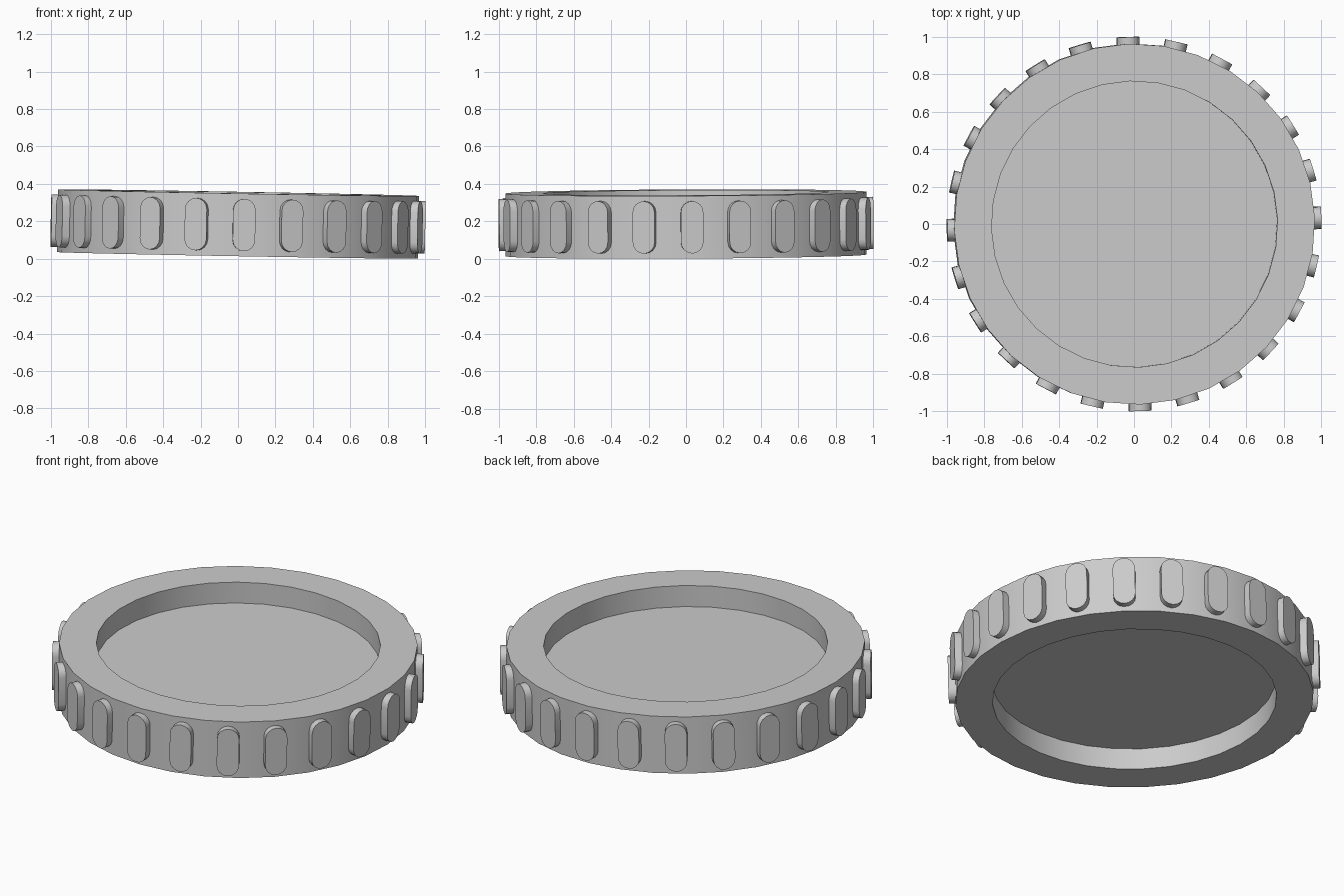
import bpy, bmesh
from math import sin, cos, pi, radians
from mathutils import Matrix

if "Cube" in bpy.data.objects:
    bpy.data.objects.remove(bpy.data.objects["Cube"])

H = 0.335                    # rim height
OUTER, INNER = 0.965, 0.765  # rim radii
WEB = 0.043                  # half thickness of the central disc
SPIN = radians(1.9)
TILT = (Matrix.Translation((0, 0, 0.1855))
        @ Matrix.Rotation(0.018, 4, 'Y') @ Matrix.Rotation(0.005, 4, 'X')
        @ Matrix.Rotation(SPIN, 4, 'Z'))


def finish(bm, name):
    bmesh.ops.recalc_face_normals(bm, faces=bm.faces)
    mesh = bpy.data.meshes.new(name)
    bm.to_mesh(mesh)
    bm.free()
    ob = bpy.data.objects.new(name, mesh)
    bpy.context.collection.objects.link(ob)
    ob.matrix_world = TILT
    bpy.ops.object.select_all(action='DESELECT')
    ob.select_set(True)
    bpy.context.view_layer.objects.active = ob
    bpy.ops.object.shade_smooth_by_angle(angle=radians(30))
    return ob


# wheel body: lathe profile with a recess on both sides
SIDES = 32
profile = [(INNER, WEB), (INNER, H / 2), (OUTER, H / 2),
           (OUTER, -H / 2), (INNER, -H / 2), (INNER, -WEB)]
bm = bmesh.new()
rings = [[bm.verts.new((r * cos(2 * pi * i / SIDES), r * sin(2 * pi * i / SIDES), z))
          for i in range(SIDES)] for r, z in profile]
for a, b in zip(rings, rings[1:]):
    for i in range(SIDES):
        j = (i + 1) % SIDES
        bm.faces.new((a[i], a[j], b[j], b[i]))
bm.faces.new(rings[0])
bm.faces.new(rings[-1])
finish(bm, "wheel_body")

# tread pads: 24 upright rounded blocks around the rim
PADS, ARC, W, PAD_H = 24, 8, 0.06, 0.28
outline = []
for start, zc in ((0, PAD_H / 2 - W), (pi, W - PAD_H / 2)):
    outline += [(W * cos(start + pi * k / ARC), zc + W * sin(start + pi * k / ARC))
                for k in range(ARC + 1)]
bm = bmesh.new()
for p in range(PADS):
    rot = Matrix.Rotation(2 * pi * p / PADS, 4, 'Z')
    loops = []
    for x in (0.93, 1.0):
        vs = [bm.verts.new((x, y, z)) for y, z in outline]
        bmesh.ops.transform(bm, matrix=rot, verts=vs)
        loops.append(vs)
        bm.faces.new(vs)
    n = len(outline)
    for i in range(n):
        j = (i + 1) % n
        bm.faces.new((loops[0][i], loops[0][j], loops[1][j], loops[1][i]))
finish(bm, "tread_pads")
